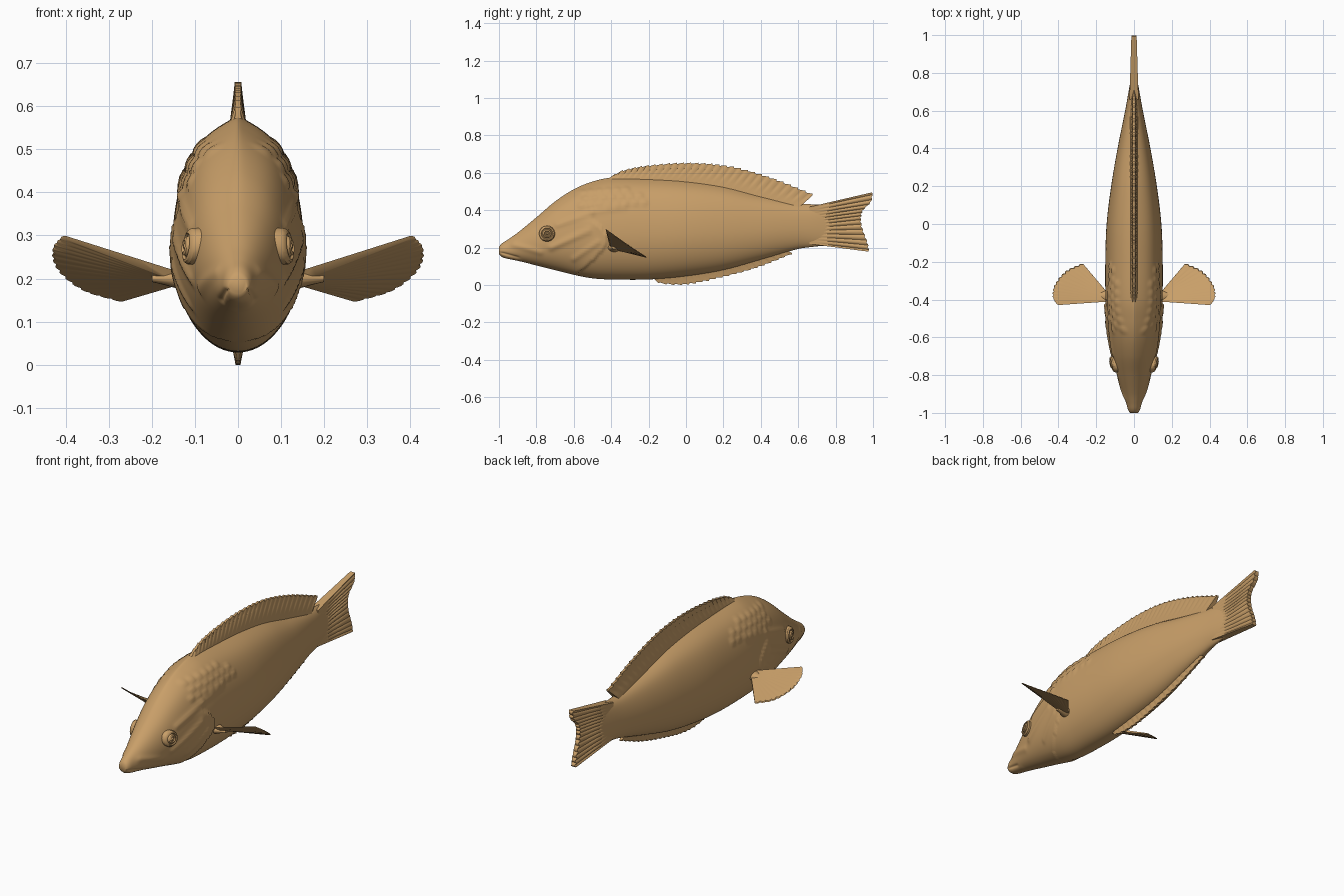
import bpy, bmesh, math
from mathutils import Vector

if "Cube" in bpy.data.objects:
    bpy.data.objects.remove(bpy.data.objects["Cube"])

tan_mat = bpy.data.materials.new("tan")
tan_mat.diffuse_color = (0.58, 0.345, 0.14, 1)
tan_mat.use_nodes = True
tan_mat.node_tree.nodes["Principled BSDF"].inputs["Base Color"].default_value = tan_mat.diffuse_color


def curve(pts, t):
    """Smooth interpolation through rows (key, v1, v2, ...)."""
    t = min(max(t, pts[0][0]), pts[-1][0])
    i = 0
    while i < len(pts) - 2 and t > pts[i + 1][0]:
        i += 1

    def slope(k, c):
        a, b = pts[max(k - 1, 0)], pts[min(k + 1, len(pts) - 1)]
        return (b[c] - a[c]) / (b[0] - a[0])
    p, q = pts[i], pts[i + 1]
    h = q[0] - p[0]
    s = (t - p[0]) / h
    return [(2*s**3 - 3*s*s + 1) * p[c] + (s**3 - 2*s*s + s) * h * slope(i, c)
            + (3*s*s - 2*s**3) * q[c] + (s**3 - s*s) * h * slope(i + 1, c)
            for c in range(1, len(p))]


def finish(name, bm, angle=40):
    bmesh.ops.recalc_face_normals(bm, faces=bm.faces)
    me = bpy.data.meshes.new(name)
    bm.to_mesh(me)
    bm.free()
    ob = bpy.data.objects.new(name, me)
    bpy.context.collection.objects.link(ob)
    me.materials.append(tan_mat)
    bpy.ops.object.select_all(action='DESELECT')
    ob.select_set(True)
    bpy.context.view_layer.objects.active = ob
    bpy.ops.object.shade_smooth_by_angle(angle=math.radians(angle))
    return ob


def skin(bm, rings):
    """Bridge closed rings and cap both ends."""
    rows = [[bm.verts.new(p) for p in r] for r in rings]
    n = len(rows[0])
    for a, b in zip(rows, rows[1:]):
        for k in range(n):
            bm.faces.new((a[k], a[(k + 1) % n], b[(k + 1) % n], b[k]))
    bm.faces.new(rows[0])
    bm.faces.new(rows[-1][::-1])


# Body stations: y, belly z, back z, half width
BODY = [(-1.0, .165, .205, .022), (-.985, .15, .222, .031), (-.95, .14, .245, .041),
        (-.9, .13, .28, .058), (-.8, .105, .362, .09), (-.7, .08, .447, .115),
        (-.6, .055, .512, .133), (-.5, .036, .553, .145), (-.4, .03, .574, .151),
        (-.2, .03, .572, .152), (0, .047, .56, .145), (.2, .08, .532, .121),
        (.4, .135, .482, .087), (.6, .193, .438, .047), (.7, .207, .430, .029),
        (.76, .215, .425, .018), (.82, .25, .40, .006)]

# Gill cover rear edge: z, y
GILL = [(.03, -.62), (.09, -.55), (.15, -.48), (.22, -.425), (.28, -.43), (.35, -.50)]

# Head ridges: start y, z, end y, z, height, width
RIDGES = [(-.69, .32, -.50, .39, .007, .014), (-.50, .39, -.33, .42, .006, .014),
          (-.72, .20, -.52, .29, .008, .016), (-.60, .14, -.47, .23, .006, .013),
          (-.92, .215, -.78, .175, .005, .016), (-.96, .148, -.88, .125, .003, .01),
          (-.985, .172, -.90, .148, -.006, .006)]


def relief(y, z):
    """Raised sculpted detail on the flanks."""
    d = 0
    if .03 < z < .37:
        g = y - curve(GILL, z)[0]
        fade = min(1, (z - .03) / .04, (.37 - z) / .05)
        if g < 0:
            d += .010 * fade * math.exp(g / .07)
    for y0, z0, y1, z1, h, w in RIDGES:
        dy, dz = y1 - y0, z1 - z0
        s = min(max(((y - y0)*dy + (z - z0)*dz) / (dy*dy + dz*dz), 0), 1)
        r = math.hypot(y - y0 - s*dy, z - z0 - s*dz)
        d += h * math.exp(-(r / w)**2)
    # Three rows of shoulder scales
    for row in range(3):
        for k in range(8 - row):
            sy = -.56 + .048 * k + .024 * (row % 2)
            sz = .425 + .036 * row + .05 * (sy + .56)
            r2 = ((y - sy) / .022)**2 + ((z - sz) / .015)**2
            if r2 < 6:
                d += .007 * math.exp(-r2 * r2)
    return d


def ring(y, n=112):
    zb, zt, w = curve(BODY, y)
    zm = zb + .45 * (zt - zb)
    keel = .65 * min(1, max(0, (y + .9) / .4))  # back narrows to a ridge
    pts = []
    for k in range(n):
        a = 2 * math.pi * k / n
        s, c = math.sin(a), math.cos(a)
        z = zm + c * ((zt - zm) if c > 0 else (zm - zb))
        d = relief(y, z) * min(1, abs(s) * 2)
        x = s * w * (1 - keel * max(c, 0)**12)
        pts.append((x + s * d, y, z + c * d * .6))
    return pts


bm = bmesh.new()
skin(bm, [ring(-1 + 1.82 * (i / 210)) for i in range(211)])
finish("body", bm, 60)


def fin(name, roots, tips, rays, thick, normal, notch, saw=False, ribs=.3, start=.3, rows=8):
    """Ribbed fin between a root line and a notched tip line."""
    bm = bmesh.new()
    nv = Vector(normal).normalized()
    sub = 6
    rings = []
    for i in range(rays * sub + 1):
        u = i / (rays * sub)
        f = (i % sub) / sub
        a, b = Vector(curve(roots, u)), Vector(curve(tips, u))
        edge = f if saw else math.sin(math.pi * f)
        b = b - (b - a).normalized() * notch * (1 - edge)
        dip = ribs * (1 - abs(math.cos(math.pi * f)))
        front, back = [], []
        for j in range(rows + 1):
            v = j / rows
            p = a.lerp(b, v)
            grow = min(1, max(0, (v - start) / .4))
            off = nv * (thick[0] + (thick[1] - thick[0]) * v) * (1 - dip * grow)
            front.append(p + off)
            back.append(p - off)
        rings.append(front + back[::-1])
    skin(bm, rings)
    return finish(name, bm, 35)


# Dorsal fin: long crest with swept, toothed rays
fin("dorsal_fin",
    [(0, 0, -.43, .55), (.2, 0, -.26, .54), (.45, 0, -.02, .53), (.65, 0, .2, .50),
     (.85, 0, .42, .445), (1, 0, .6, .41)],
    [(0, 0, -.41, .578), (.06, 0, -.34, .615), (.2, 0, -.2, .643), (.4, 0, .02, .657),
     (.6, 0, .24, .638), (.8, 0, .46, .577), (1, 0, .685, .487)],
    29, (.022, .008), (1, 0, 0), .011, True, .35, .35)

# Anal fin
fin("anal_fin",
    [(0, 0, -.17, .06), (.3, 0, .03, .085), (.6, 0, .25, .125), (1, 0, .5, .205)],
    [(0, 0, -.175, .028), (.05, 0, -.14, .006), (.22, 0, 0, 0), (.5, 0, .2, .04),
     (.75, 0, .39, .093), (1, 0, .575, .167)],
    20, (.02, .006), (1, 0, 0), .009, True)

# Tail fin
fin("tail_fin",
    [(0, 0, .66, .22), (.5, 0, .66, .32), (1, 0, .66, .418)],
    [(0, 0, .98, .178), (.15, 0, .972, .225), (.35, 0, .945, .30), (.5, 0, .937, .35),
     (.7, 0, .948, .40), (.85, 0, .99, .445), (1, 0, 1.0, .497)],
    13, (.024, .014), (1, 0, 0), .007, False, .35, .15)

# Solid of revolution for the eye: radius, height along x
EYE = [(.043, -.03), (.042, .006), (.037, .013), (.031, .015), (.028, .010),
       (.024, .010), (.021, .018), (.015, .021), (.012, .016), (.008, .016), (.004, .021)]

for side, sx in (("right", 1), ("left", -1)):
    # Pectoral fan
    fin(side + "_pectoral_fin",
        [(0, sx * .145, -.405, .206), (1, sx * .145, -.358, .192)],
        [(0, sx * .408, -.428, .298), (.25, sx * .430, -.385, .268),
         (.5, sx * .418, -.32, .222), (.75, sx * .36, -.25, .175),
         (1, sx * .272, -.208, .148)],
        14, (.013, .004), (sx * -.36, -.45, .82), .008)
    # Pectoral stalk
    bm = bmesh.new()
    skin(bm, [[(sx * x, -.383 + r * 1.5 * math.cos(a), .2 + r * math.sin(a))
               for a in [math.tau * k / 16 for k in range(16)]]
              for x, r in [(.12, .027), (.15, .021), (.17, .015), (.20, .008)]])
    finish(side + "_pectoral_stalk", bm)
    # Ringed eye, turned slightly forward
    bm = bmesh.new()
    skin(bm, [[(sx * (.106 + h + .25 * r * math.cos(a) - .12 * r * math.sin(a)),
                -.743 + r * math.cos(a), .275 + r * math.sin(a))
               for a in [math.tau * k / 32 for k in range(32)]]
              for r, h in EYE])
    finish(side + "_eye", bm, 30)
